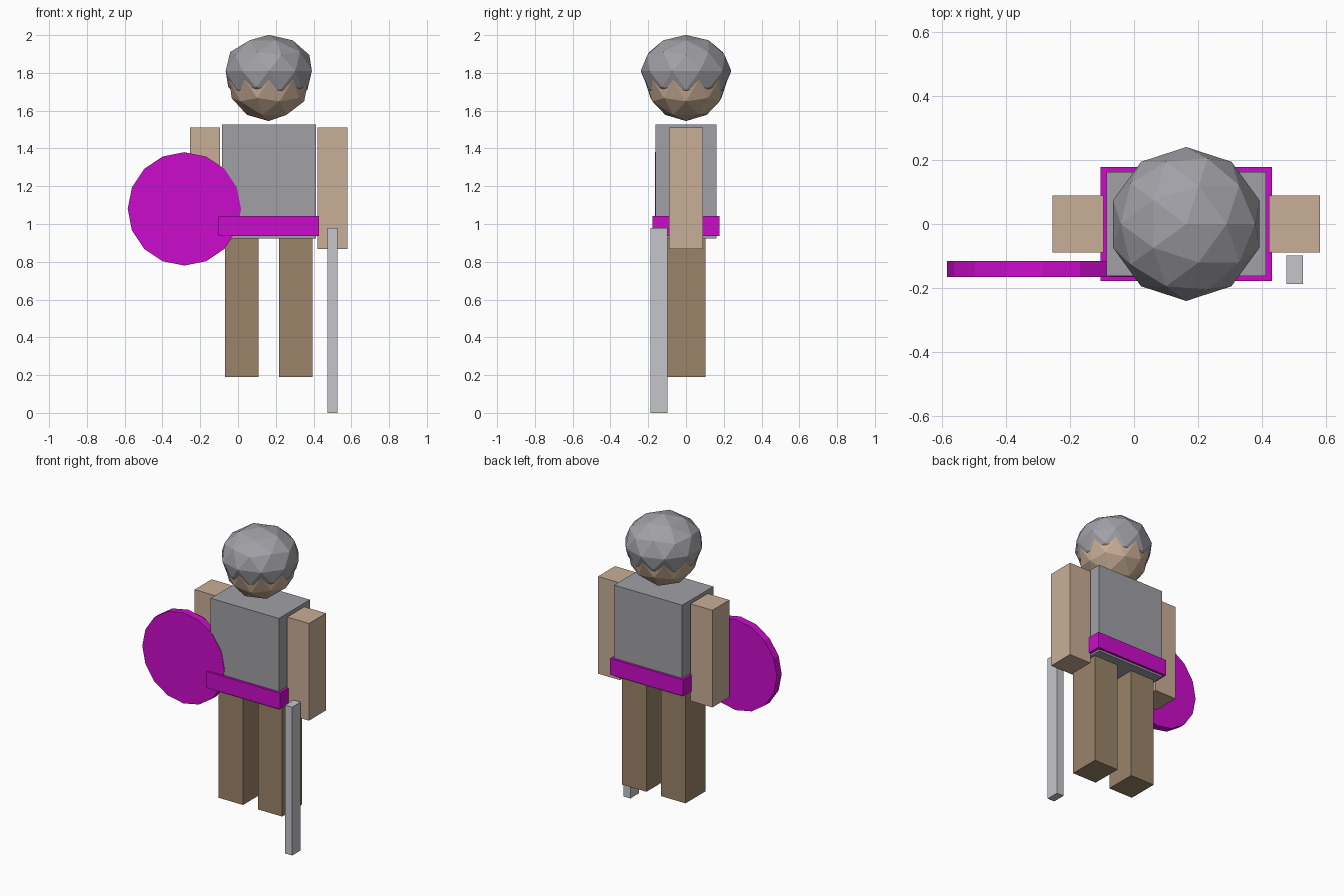
import bpy
import math

if "Cube" in bpy.data.objects:
    bpy.data.objects.remove(bpy.data.objects["Cube"])

CX = 0.163  # body centre line


def material(name, rgb):
    """Flat colour from 0-255 display values."""
    m = bpy.data.materials.new(name)
    lin = [((c / 255 + 0.055) / 1.055) ** 2.4 if c > 10 else c / 255 / 12.92 for c in rgb]
    m.diffuse_color = (*lin, 1)
    m.use_nodes = True
    m.node_tree.nodes["Principled BSDF"].inputs["Base Color"].default_value = m.diffuse_color
    return m


steel = material("grey armour", (160, 160, 166))
blade = material("pale steel", (197, 198, 203))
skin = material("skin", (201, 174, 151))
cloth = material("brown cloth", (155, 131, 105))
magenta = material("magenta", (204, 12, 204))


def finish(name, mat, scale=None):
    ob = bpy.context.object
    ob.name = name
    if scale:
        ob.scale = scale
    ob.data.materials.append(mat)
    return ob


def box(name, x, y, z, mat):
    """Box from (min, max) ranges on each axis."""
    bpy.ops.mesh.primitive_cube_add(size=1, location=[sum(r) / 2 for r in (x, y, z)])
    return finish(name, mat, [r[1] - r[0] for r in (x, y, z)])


def ball(name, z, radius, height, mat):
    """Faceted ball on the body centre line."""
    bpy.ops.mesh.primitive_ico_sphere_add(subdivisions=2, radius=1, location=(CX, 0, z))
    return finish(name, mat, (radius, radius, height))


# Head, with a flattened helmet that cuts through it
ball("head", 1.765, 0.22, 0.22, skin)
ball("helmet", 1.81, 0.24, 0.191, steel)

# Body and belt
box("torso", (CX - 0.249, CX + 0.249), (-0.162, 0.162), (0.923, 1.526), steel)
box("belt", (CX - 0.267, CX + 0.267), (-0.178, 0.178), (0.936, 1.043), magenta)

# Arms and legs
for side, s in (("right", -1), ("left", 1)):
    arm = CX + s * 0.338
    leg = CX + s * 0.143
    box(side + "_arm", (arm - 0.08, arm + 0.08), (-0.089, 0.089), (0.868, 1.51), skin)
    box(side + "_leg", (leg - 0.089, leg + 0.089), (-0.103, 0.103), (0.19, 0.926), cloth)

# Sword pointing at the ground
box("sword", (0.475, 0.527), (-0.187, -0.098), (0, 0.98), blade)

# Round shield facing forward
bpy.ops.mesh.primitive_cylinder_add(vertices=16, radius=0.3, depth=0.05,
                                    location=(-0.284, -0.14, 1.08),
                                    rotation=(math.pi / 2, 0, 0))
finish("shield", magenta)
